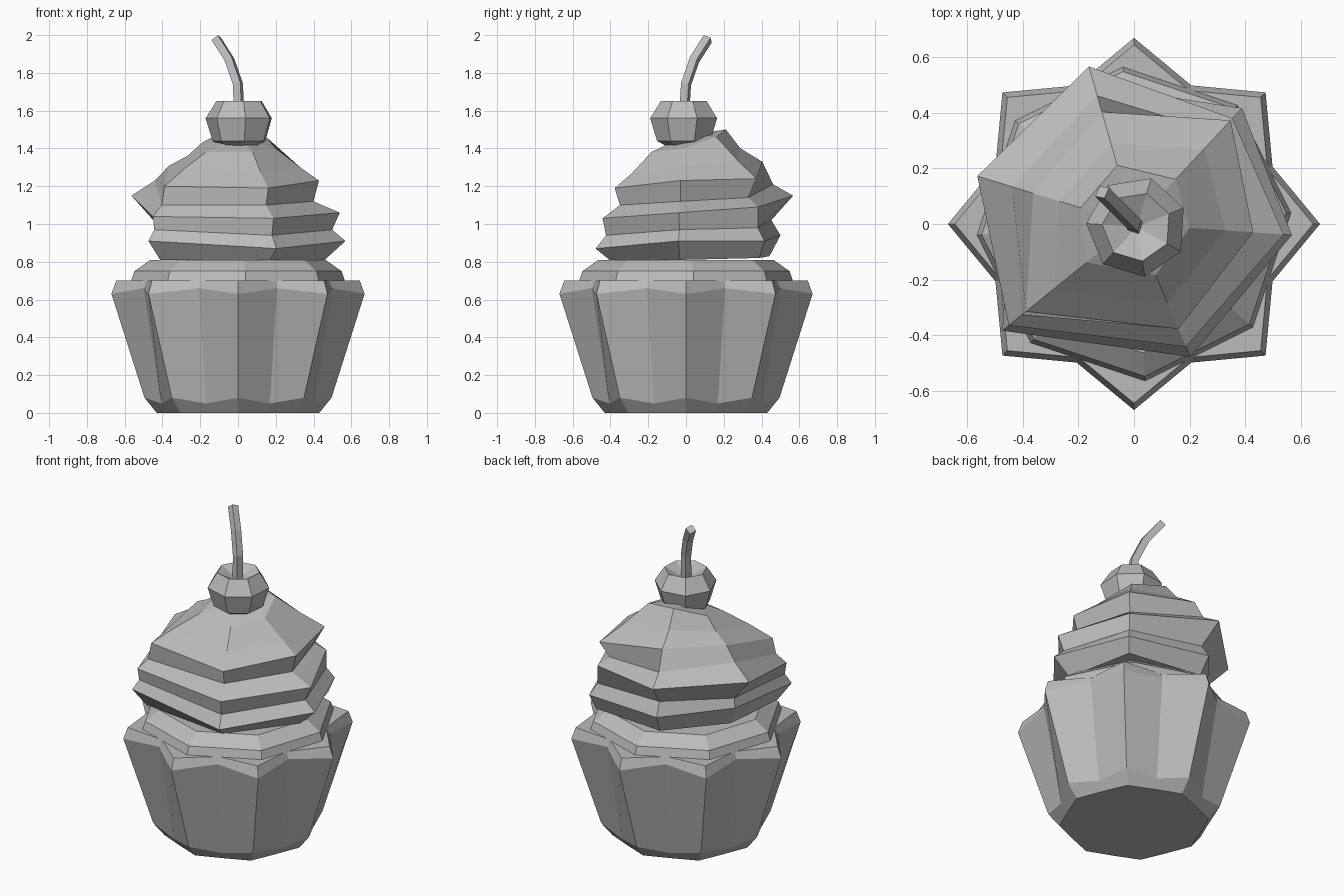
import bpy
import bmesh
from math import cos, sin, pi, radians

cube = bpy.data.objects.get("Cube")
if cube:
    bpy.data.objects.remove(cube, do_unlink=True)

# One plain grey for the whole model
grey = bpy.data.materials.new("plain grey")
grey.use_nodes = True
COLOUR = (0.5, 0.5, 0.5, 1)
grey.diffuse_color = COLOUR
grey.node_tree.nodes["Principled BSDF"].inputs["Base Color"].default_value = COLOUR


def polar(radius, angle, z, centre=(0, 0)):
    return (centre[0] + radius * cos(angle), centre[1] + radius * sin(angle), z)


def loft(name, rings, top=None):
    """Skin a stack of point rings, closed below, with a flat or pointed top."""
    bm = bmesh.new()
    loops = [[bm.verts.new(p) for p in ring] for ring in rings]
    count = len(loops[0])
    for low, high in zip(loops, loops[1:]):
        for i in range(count):
            j = (i + 1) % count
            bm.faces.new((low[i], low[j], high[j], high[i]))
    bm.faces.new(loops[0][::-1])
    if top:
        tip = bm.verts.new(top)
        for i in range(count):
            bm.faces.new((loops[-1][i], loops[-1][(i + 1) % count], tip))
    else:
        bm.faces.new(loops[-1])
    bmesh.ops.recalc_face_normals(bm, faces=bm.faces)
    mesh = bpy.data.meshes.new(name)
    bm.to_mesh(mesh)
    bm.free()
    mesh.materials.append(grey)
    obj = bpy.data.objects.new(name, mesh)
    bpy.context.collection.objects.link(obj)
    return obj


def regular_ring(sides, radius, z, turn=0.0, centre=(0, 0)):
    return [polar(radius, turn + 2 * pi * i / sides, z, centre) for i in range(sides)]


def star_ring(tip_radius, tip_z, valley_radius, valley_z):
    ring = []
    for i in range(16):
        r, z = (valley_radius, valley_z) if i % 2 else (tip_radius, tip_z)
        ring.append(polar(r, i * pi / 8, z))
    return ring


# Pleated wrapper: an eight-pointed star flaring upward with bevelled rims
loft("wrapper", [
    star_ring(0.43, 0, 0.40, 0),
    star_ring(0.495, 0.08, 0.44, 0.05),
    star_ring(0.67, 0.63, 0.54, 0.66),
    star_ring(0.645, 0.70, 0.52, 0.70),
])

# Cake top showing above the wrapper
loft("cake_top", [regular_ring(8, r, z, radians(4)) for r, z in
                  ((0.57, 0.69), (0.55, 0.75), (0.465, 0.81))])

# Swirled frosting: six columns, alternating ridges and grooves that climb
# around the cone. Radii and heights are in hundredths.
column_angles = [radians(a) for a in (219, 293, 356, 47, 106, 163)]
swirl = [
    ((53, 44, 46, 53, 46, 42), (81, 81, 81, 82, 83, 83)),
    ((61, 52, 57, 57, 52, 46), (91, 87, 91, 91, 94, 94)),
    ((57, 46, 50, 52, 47, 45), (97, 94, 97, 98, 102, 100)),
    ((58, 48, 54, 52, 59, 59), (104, 103, 106, 109, 115, 115)),
    ((52, 38, 40, 45, 48, 46), (110, 110, 112, 114, 121, 123)),
    ((50, 41, 43, 51, 42, 38), (120, 119, 123, 124, 133, 131)),
    ((37, 31, 33, 37, 30, 28), (129, 127, 130, 134, 140, 136)),
    ((22, 20, 20, 22, 22, 20), (138, 138, 140, 146, 150, 143)),
]
loft("frosting", [[polar(r / 100, a, z / 100)
                   for r, a, z in zip(radii, column_angles, heights)]
                  for radii, heights in swirl], top=(0, 0, 1.47))

# Cherry with a dimpled top
cherry_centre = (0.01, -0.01)
loft("cherry", [regular_ring(7, r, z, radians(22), cherry_centre) for r, z in
                ((0.09, 1.41), (0.145, 1.44), (0.182, 1.56), (0.125, 1.65))],
     top=(0.01, -0.01, 1.59))

# Bent square stem
curve = bpy.data.curves.new("cherry_stem", "CURVE")
curve.dimensions = "3D"
curve.bevel_depth = 0.03
curve.bevel_resolution = 0
curve.use_fill_caps = True
path = [(0.005, -0.01, 1.57), (0, 0, 1.74), (-0.045, 0.045, 1.87), (-0.115, 0.115, 1.98)]
spline = curve.splines.new("POLY")
spline.points.add(len(path) - 1)
for point, co in zip(spline.points, path):
    point.co = (*co, 1)
spline.use_smooth = False
curve.materials.append(grey)
stem = bpy.data.objects.new("cherry_stem", curve)
bpy.context.collection.objects.link(stem)
